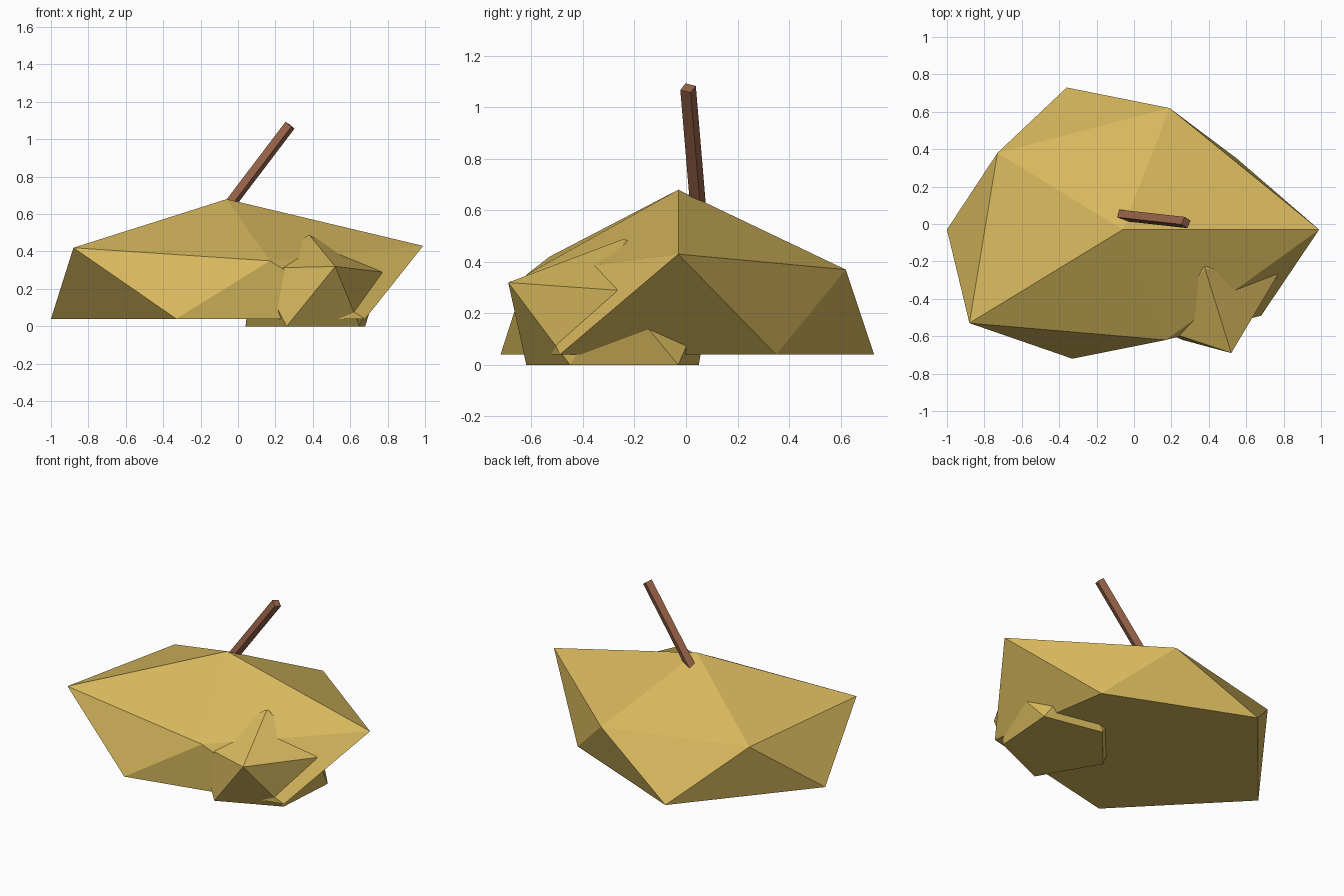
import bpy
import bmesh
from mathutils import Vector

cube = bpy.data.objects.get("Cube")
if cube:
    bpy.data.objects.remove(cube, do_unlink=True)


def make_material(name, colour):
    mat = bpy.data.materials.new(name)
    mat.use_nodes = True
    mat.diffuse_color = colour
    mat.node_tree.nodes["Principled BSDF"].inputs["Base Color"].default_value = colour
    return mat


def finish(name, bm, mat):
    bmesh.ops.recalc_face_normals(bm, faces=bm.faces)
    mesh = bpy.data.meshes.new(name)
    bm.to_mesh(mesh)
    bm.free()
    mesh.materials.append(mat)
    obj = bpy.data.objects.new(name, mesh)
    bpy.context.collection.objects.link(obj)
    return obj


def faceted_mound(name, apex, shoulder, foot, foot_z, mat):
    """Peak, shoulder ring and flat foot ring joined by triangles."""
    bm = bmesh.new()
    peak = bm.verts.new(apex)
    upper = [bm.verts.new(p) for p in shoulder]
    lower = [bm.verts.new((x, y, foot_z)) for x, y in foot]
    count = len(upper)
    for i in range(count):
        j = (i + 1) % count
        bm.faces.new((peak, upper[i], upper[j]))
        bm.faces.new((upper[i], lower[i], lower[j]))
        bm.faces.new((upper[i], lower[j], upper[j]))
    bm.faces.new(lower[::-1])
    return finish(name, bm, mat)


straw = make_material("straw yellow", (0.68, 0.48, 0.11, 1))
wood = make_material("brown wood", (0.31, 0.125, 0.065, 1))

# Large heap
faceted_mound(
    "hay_heap", (-0.06, -0.03, 0.68),
    [(-0.88, -0.53, 0.42), (0.17, -0.62, 0.35), (0.99, -0.03, 0.43),
     (0.19, 0.62, 0.37), (-0.73, 0.38, 0.39)],
    [(-1, -0.03), (-0.33, -0.72), (0.68, -0.49), (0.55, 0.35), (-0.36, 0.73)],
    0.04, straw)

# Small clump pushed into the front of the heap
faceted_mound(
    "hay_clump", (0.38, -0.24, 0.49),
    [(0.1, -0.55, 0.31), (0.52, -0.69, 0.32), (0.77, -0.27, 0.29),
     (0.5, 0.1, 0.3), (0.08, 0, 0.3)],
    [(0.04, -0.24), (0.26, -0.62), (0.65, -0.45), (0.68, -0.03), (0.29, 0.05)],
    0, straw)

# Square handle leaning out of the heap
top = Vector((0.278, 0.008, 1.075))
base = Vector((-0.1, 0.05, 0.577))
axis = (top - base).normalized()
side = Vector((0.0176, 0.04, -0.01))
side = (side - axis * side.dot(axis)).normalized()
across = side.cross(axis)
half = 0.0225
bm = bmesh.new()
bmesh.ops.create_cube(bm, size=2)
for v in bm.verts:
    centre = top if v.co.z > 0 else base
    v.co = centre + (across * v.co.x + side * v.co.y) * half
finish("fork_handle", bm, wood)
